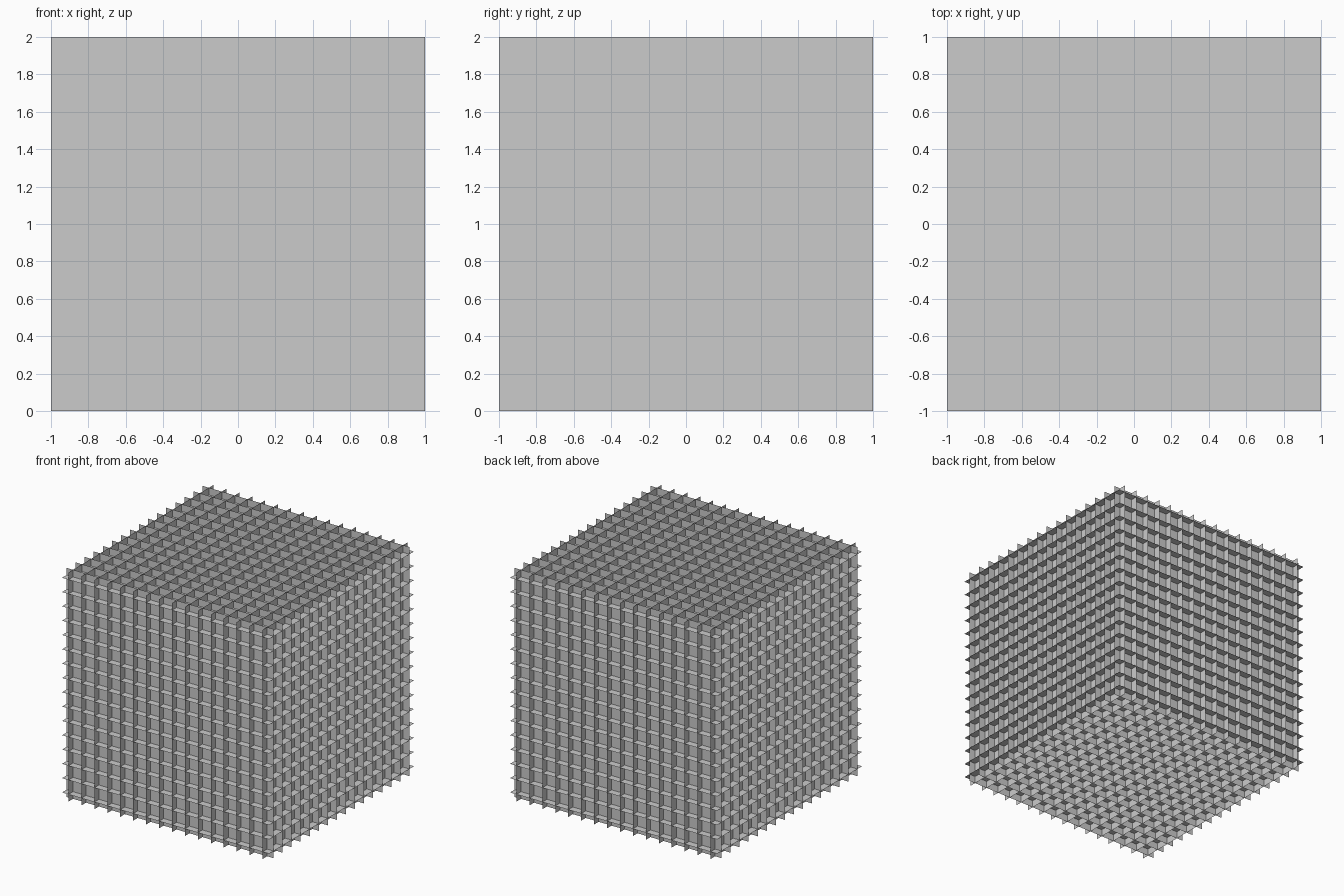
import bpy
from mathutils import Matrix
from math import radians

if "Cube" in bpy.data.objects:
    bpy.data.objects.remove(bpy.data.objects["Cube"])

COUNT = 16            # plates along each axis
PITCH = 2 / COUNT     # spacing; the outer plates sit half a pitch inside the box


def plate_stack(name, rotation, axis):
    """Stack of thin full-size square sheets crossing one axis."""
    bpy.ops.mesh.primitive_plane_add(size=2)
    obj = bpy.context.object
    obj.name = name
    obj.data.transform(rotation)
    obj.location = (0, 0, 1)
    obj.location[axis] += -1 + PITCH / 2
    array = obj.modifiers.new("stack", 'ARRAY')
    array.count = COUNT
    array.use_relative_offset = False
    array.use_constant_offset = True
    offset = [0, 0, 0]
    offset[axis] = PITCH
    array.constant_offset_displace = offset
    return obj


# Three crossing stacks form the open-celled cube
plate_stack("side_facing_sheets", Matrix.Rotation(radians(90), 4, 'Y'), 0)
plate_stack("front_facing_sheets", Matrix.Rotation(radians(90), 4, 'X'), 1)
plate_stack("level_sheets", Matrix.Identity(4), 2)
